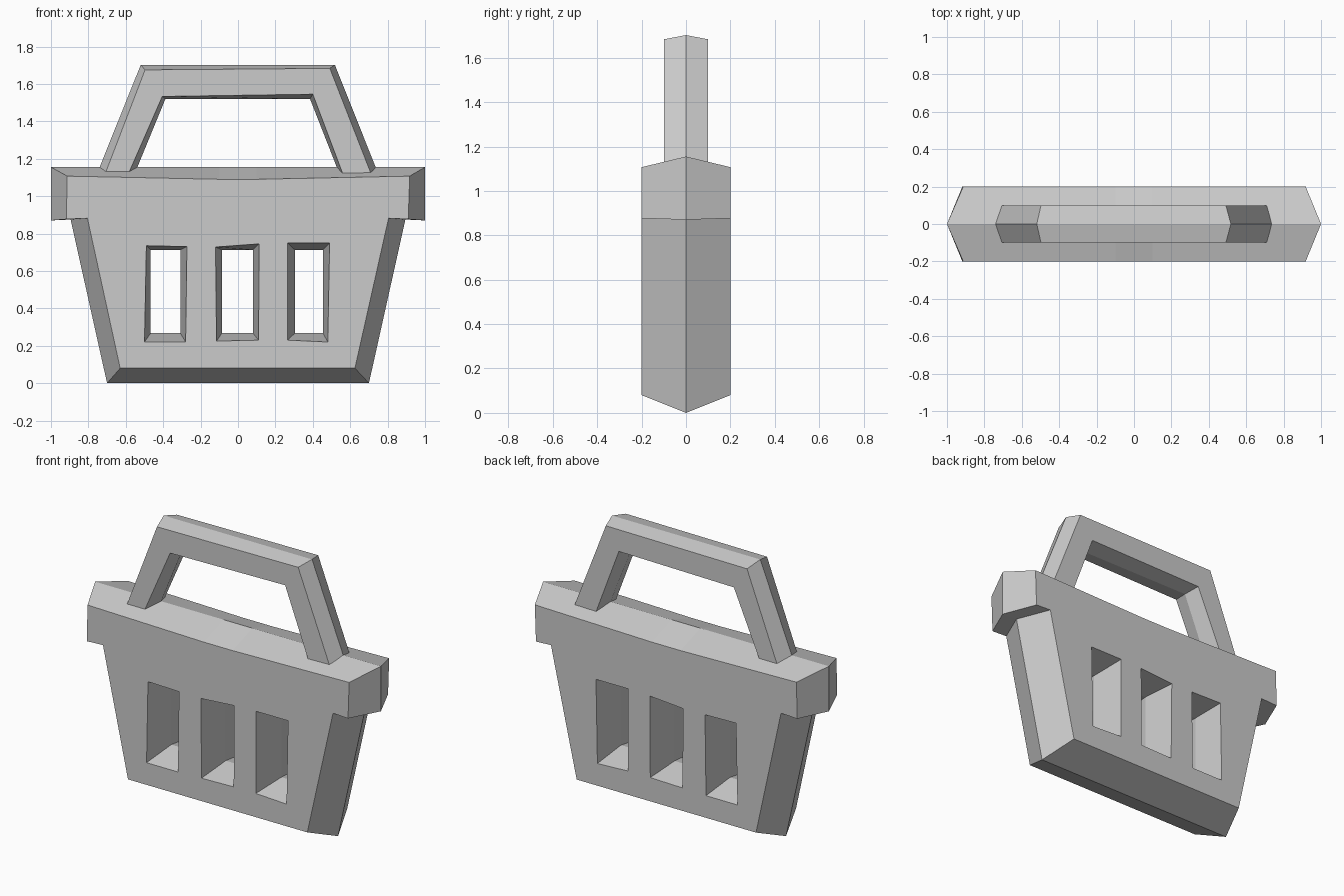
import bpy
import bmesh

if "Cube" in bpy.data.objects:
    bpy.data.objects.remove(bpy.data.objects["Cube"])


def bevelled_plate(name, depth, outlines):
    """Plate with pointed rims: each outline is (points at y=0, points at y=+-depth)."""
    bm = bmesh.new()
    mids = [[bm.verts.new((x, 0, z)) for x, z in mid] for mid, _ in outlines]
    for y in (-depth, depth):
        border = []
        for mid, (_, face) in zip(mids, outlines):
            ring = [bm.verts.new((x, y, z)) for x, z in face]
            n = len(ring)
            for i in range(n):
                j = (i + 1) % n
                bm.faces.new((mid[i], mid[j], ring[j], ring[i]))
                border.append(bm.edges.get((ring[i], ring[j])))
        bmesh.ops.triangle_fill(bm, use_beauty=True, edges=border, normal=(0, y, 0))
    bmesh.ops.recalc_face_normals(bm, faces=bm.faces[:])
    mesh = bpy.data.meshes.new(name)
    bm.to_mesh(mesh)
    bm.free()
    obj = bpy.data.objects.new(name, mesh)
    bpy.context.collection.objects.link(obj)
    return obj


def box(x0, x1, z0, z1):
    return [(x0, z0), (x1, z0), (x1, z1), (x0, z1)]


# Basket body: silhouette, smaller flat face, and three flared slots
body_mid = [(-0.70, 0), (0.70, 0), (0.895, 0.875), (1, 0.87), (1, 1.155),
            (0.1, 1.155), (-0.1, 1.155), (-1, 1.155), (-1, 0.87), (-0.895, 0.875)]
body_face = [(-0.63, 0.08), (0.625, 0.08), (0.805, 0.882), (0.91, 0.877), (0.918, 1.107),
             (0.1, 1.09), (-0.1, 1.09), (-0.913, 1.107), (-0.918, 0.877), (-0.805, 0.882)]
slots = [
    (box(-0.467, -0.308, 0.267, 0.713),
     [(-0.50, 0.22), (-0.28, 0.22), (-0.273, 0.73), (-0.49, 0.735)]),
    (box(-0.086, 0.08, 0.267, 0.713),
     [(-0.115, 0.225), (0.11, 0.23), (0.113, 0.745), (-0.12, 0.728)]),
    (box(0.304, 0.455, 0.267, 0.713),
     [(0.265, 0.23), (0.48, 0.22), (0.49, 0.75), (0.265, 0.75)]),
]
bevelled_plate("basket_body", 0.2, [(body_mid, body_face)] + slots)

# Handle: arch whose feet sink slightly into the rim
handle_mid = [(-0.742, 1.15), (-0.52, 1.702), (0.518, 1.702), (0.738, 1.15),
              (0.53, 1.15), (0.385, 1.52), (-0.388, 1.52), (-0.54, 1.15)]
handle_face = [(-0.712, 1.115), (-0.497, 1.675), (0.491, 1.683), (0.713, 1.115),
               (0.562, 1.115), (0.40, 1.545), (-0.405, 1.533), (-0.588, 1.115)]
bevelled_plate("handle", 0.1, [(handle_mid, handle_face)])
